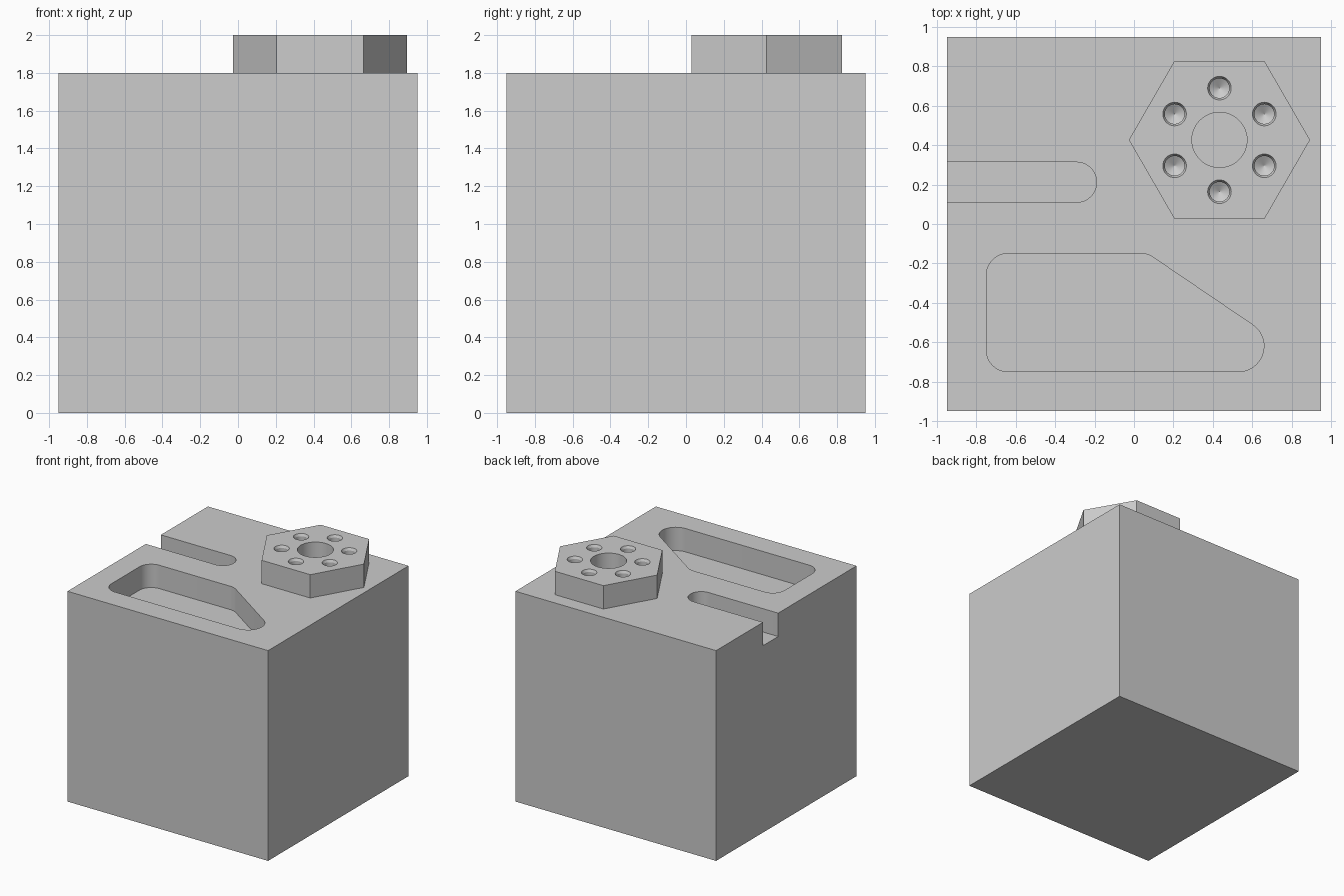
import bpy
import bmesh
from math import cos, sin, pi, radians

default = bpy.data.objects.get("Cube")
if default:
    bpy.data.objects.remove(default, do_unlink=True)

# One plain grey for the whole machined block
grey = bpy.data.materials.new("machined_grey")
grey.use_nodes = True
GREY = (0.604, 0.604, 0.604, 1)
grey.diffuse_color = GREY
grey.node_tree.nodes["Principled BSDF"].inputs["Base Color"].default_value = GREY


def arc(cx, cy, r, start, end, steps):
    """Points along an arc, angles in degrees."""
    return [(cx + r * cos(radians(start + (end - start) * i / steps)),
             cy + r * sin(radians(start + (end - start) * i / steps)))
            for i in range(steps + 1)]


def circle(cx, cy, r, sides):
    return arc(cx, cy, r, 0, 360, sides)[:-1]


def loft(name, layers):
    """Closed solid through a list of (outline, z) layers."""
    bm = bmesh.new()
    rings = [[bm.verts.new((x, y, z)) for x, y in outline] for outline, z in layers]
    for low, high in zip(rings, rings[1:]):
        n = len(low)
        for i in range(n):
            j = (i + 1) % n
            bm.faces.new((low[i], low[j], high[j], high[i]))
    bm.faces.new(rings[0][::-1])
    bm.faces.new(rings[-1])
    bmesh.ops.recalc_face_normals(bm, faces=bm.faces)
    mesh = bpy.data.meshes.new(name)
    bm.to_mesh(mesh)
    bm.free()
    mesh.materials.append(grey)
    obj = bpy.data.objects.new(name, mesh)
    bpy.context.collection.objects.link(obj)
    return obj


def combine(target, tool, operation):
    """Apply a boolean and discard the tool."""
    bpy.context.view_layer.objects.active = target
    mod = target.modifiers.new(tool.name, "BOOLEAN")
    mod.operation = operation
    mod.solver = "EXACT"
    mod.object = tool
    bpy.ops.object.modifier_apply(modifier=mod.name)
    bpy.data.objects.remove(tool, do_unlink=True)


HALF, TOP, BOSS_TOP, ABOVE = 0.95, 1.8, 2.0, 2.1
FLOOR = TOP - 0.2
BX, BY = 0.434, 0.427

# Block
square = [(-HALF, -HALF), (HALF, -HALF), (HALF, HALF), (-HALF, HALF)]
block = loft("block", [(square, 0), (square, TOP)])

# Hexagonal boss, sunk slightly into the block for a clean join
hexagon = circle(BX, BY, 0.46, 6)
boss = loft("hex_boss", [(hexagon, TOP - 0.05), (hexagon, BOSS_TOP)])
combine(block, boss, "UNION")

# Sloped pocket with rounded corners
slope = 56.3
pocket = (arc(0.53, -0.62, 0.13, -90, slope, 20)
          + arc(0.035, -0.26, 0.11, slope, 90, 6)
          + arc(-0.64, -0.26, 0.11, 90, 180, 12)
          + arc(-0.64, -0.64, 0.11, 180, 270, 12))
combine(block, loft("pocket_cutter", [(pocket, FLOOR), (pocket, ABOVE)]), "DIFFERENCE")

# Round-ended slot, open at the side
slot = [(-1.1, 0.11)] + arc(-0.292, 0.212, 0.102, -90, 90, 24) + [(-1.1, 0.314)]
combine(block, loft("slot_cutter", [(slot, FLOOR), (slot, ABOVE)]), "DIFFERENCE")

# Centre bore
bore = circle(BX, BY, 0.14, 48)
combine(block, loft("bore_cutter", [(bore, TOP - 0.001), (bore, ABOVE)]), "DIFFERENCE")

# Ring of drilled holes with chamfered rims and conical ends
DRILL = [(0.001, 1.77), (0.05, TOP), (0.05, 1.98), (0.06, BOSS_TOP), (0.06, ABOVE)]
for k in range(6):
    a = pi / 6 + k * pi / 3
    x, y = BX + 0.263 * cos(a), BY + 0.263 * sin(a)
    drill = loft("drill_cutter", [(circle(x, y, r, 32), z) for r, z in DRILL])
    combine(block, drill, "DIFFERENCE")

# Smooth round walls, crisp edges
bpy.ops.object.select_all(action="DESELECT")
block.select_set(True)
bpy.context.view_layer.objects.active = block
bpy.ops.object.shade_smooth_by_angle(angle=radians(25))
